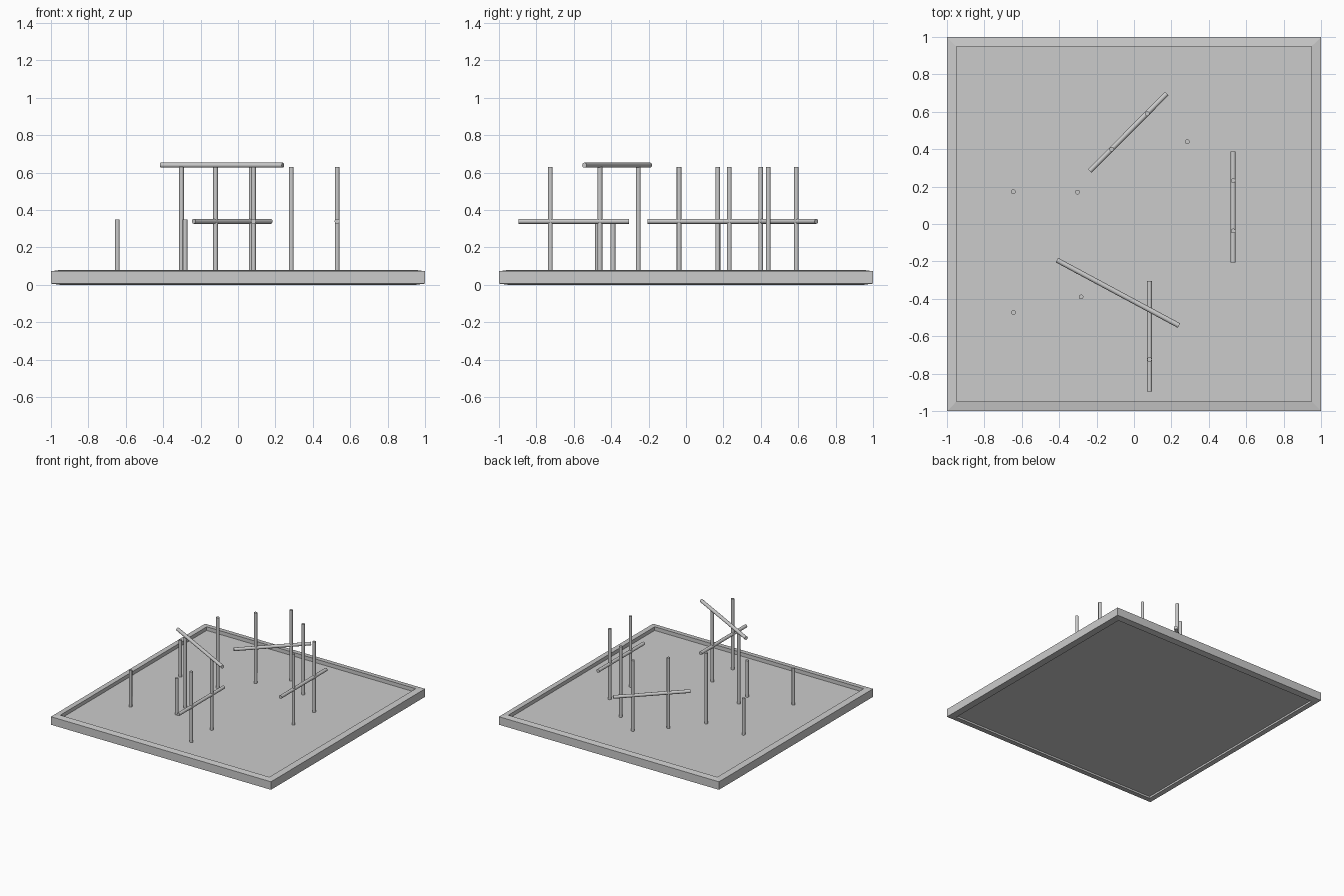
import bpy, bmesh
from mathutils import Vector

cube = bpy.data.objects.get("Cube")
if cube:
    bpy.data.objects.remove(cube, do_unlink=True)

# Single plain grey
grey = bpy.data.materials.new("grey")
grey.use_nodes = True
colour = (0.6, 0.6, 0.6, 1)
grey.diffuse_color = colour
grey.node_tree.nodes["Principled BSDF"].inputs["Base Color"].default_value = colour

FLOOR, SHORT, TALL = 0.05, 0.35, 0.63
LOW, HIGH = 0.34, 0.64


def make_object(name, bm):
    bmesh.ops.recalc_face_normals(bm, faces=bm.faces)
    mesh = bpy.data.meshes.new(name)
    bm.to_mesh(mesh)
    bm.free()
    mesh.materials.append(grey)
    obj = bpy.data.objects.new(name, mesh)
    bpy.context.collection.objects.link(obj)
    return obj


def square_tray(name, profile):
    """Sweep a (half width, height) profile round a square and cap both ends."""
    bm = bmesh.new()
    corners = ((-1, -1), (1, -1), (1, 1), (-1, 1))
    rings = [[bm.verts.new((sx * w, sy * w, z)) for sx, sy in corners]
             for w, z in profile]
    for a, b in zip(rings, rings[1:]):
        for i in range(4):
            j = (i + 1) % 4
            bm.faces.new((a[i], a[j], b[j], b[i]))
    bm.faces.new(rings[0])
    bm.faces.new(rings[-1])
    return make_object(name, bm)


def rod(name, start, end, radius):
    """Round bar between two points."""
    start, end = Vector(start), Vector(end)
    axis = end - start
    bm = bmesh.new()
    bmesh.ops.create_cone(bm, cap_ends=True, segments=16, radius1=radius,
                          radius2=radius, depth=axis.length)
    obj = make_object(name, bm)
    obj.location = (start + end) / 2
    obj.rotation_euler = axis.to_track_quat('Z', 'Y').to_euler()
    bpy.ops.object.select_all(action='DESELECT')
    obj.select_set(True)
    bpy.context.view_layer.objects.active = obj
    bpy.ops.object.shade_smooth_by_angle()


# Base: shallow tray with a raised rim and a recessed underside
square_tray("base_tray", [(0.95, FLOOR), (0.95, 0.08), (1, 0.073),
                          (1, 0.007), (0.95, 0), (0.95, 0.015)])

# Upright posts
short_posts = [(-0.645, 0.173), (-0.645, -0.473), (-0.283, -0.39)]
tall_posts = [(-0.302, 0.17), (0.285, 0.44), (0.53, 0.232), (0.53, -0.037),
              (0.07, 0.59), (-0.12, 0.4), (0.083, -0.725),
              (-0.302, -0.255), (0.083, -0.46)]
for kind, top, places in (("short", SHORT, short_posts), ("tall", TALL, tall_posts)):
    for i, (x, y) in enumerate(places, 1):
        rod(f"{kind}_post_{i}", (x, y, FLOOR - 0.01), (x, y, top), 0.0125)

# Horizontal rails
rails = {
    "side_rail": ((0.53, -0.207), (0.53, 0.387), LOW),
    "front_rail": ((0.083, -0.895), (0.083, -0.305), LOW),
    "back_rail": ((-0.237, 0.283), (0.175, 0.697), LOW),
    "high_rail": ((-0.412, -0.193), (0.24, -0.543), HIGH),
}
for name, (a, b, z) in rails.items():
    rod(name, (*a, z), (*b, z), 0.0135)
